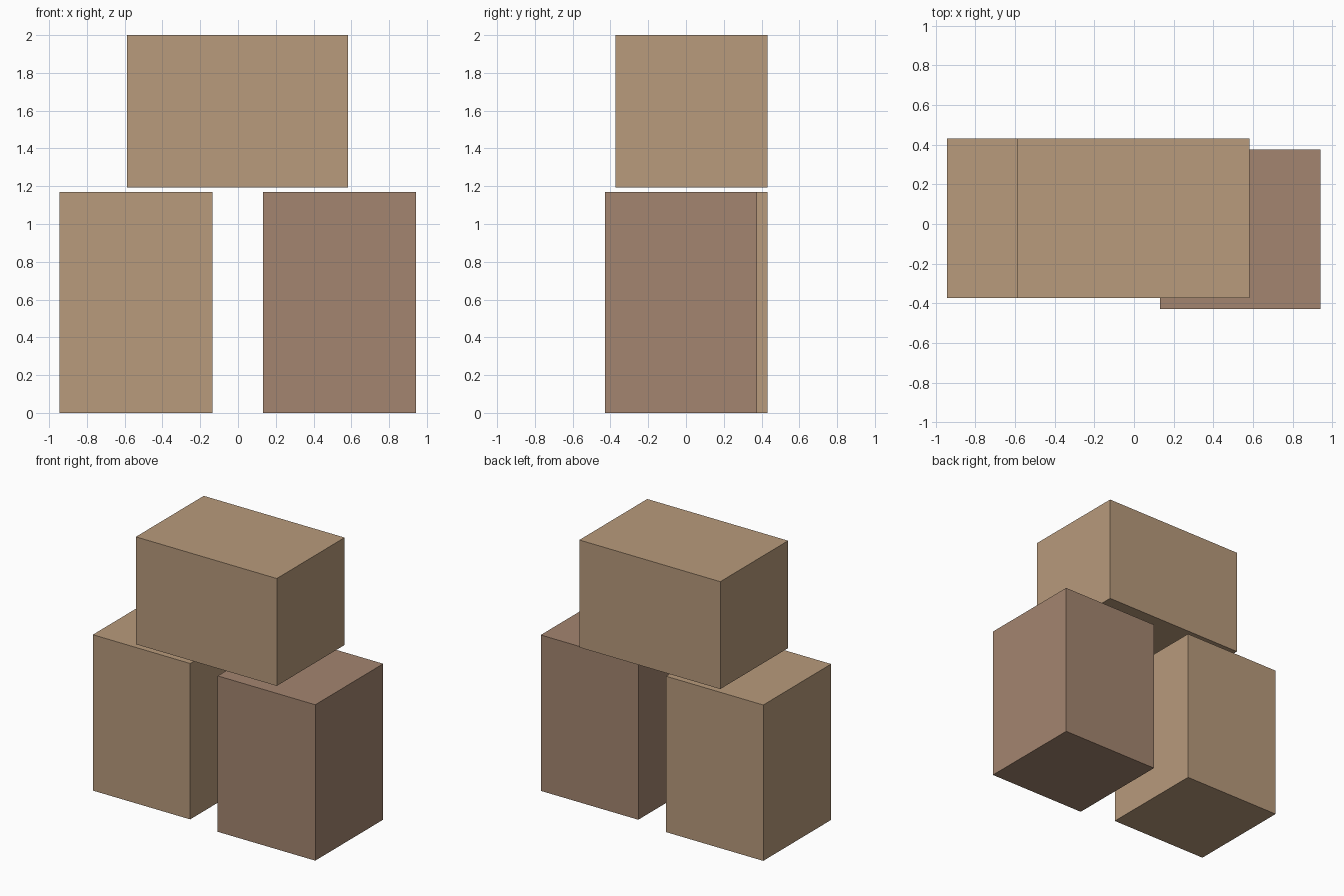
import bpy

if "Cube" in bpy.data.objects:
    bpy.data.objects.remove(bpy.data.objects["Cube"])


def make_material(name, color):
    mat = bpy.data.materials.new(name)
    mat.diffuse_color = (*color, 1.0)
    mat.use_nodes = True
    mat.node_tree.nodes["Principled BSDF"].inputs["Base Color"].default_value = mat.diffuse_color
    return mat


def add_box(name, low, high, mat):
    center = [(a + b) / 2 for a, b in zip(low, high)]
    bpy.ops.mesh.primitive_cube_add(size=1, location=center)
    box = bpy.context.object
    box.name = name
    box.scale = [b - a for a, b in zip(low, high)]
    bpy.ops.object.transform_apply(location=False, rotation=False, scale=True)
    box.data.materials.append(mat)
    return box


tan = make_material("tan_cardboard", (0.48, 0.325, 0.20))
brown = make_material("brown_cardboard", (0.37, 0.235, 0.16))

# Two upright boxes, side by side and slightly offset in depth
add_box("left_box", (-0.944, -0.373, 0), (-0.136, 0.432, 1.17), tan)
add_box("right_box", (0.132, -0.429, 0), (0.942, 0.377, 1.17), brown)

# Box lying across the pair, with a small gap beneath it
add_box("top_box", (-0.587, -0.373, 1.194), (0.583, 0.432, 2.0), tan)
